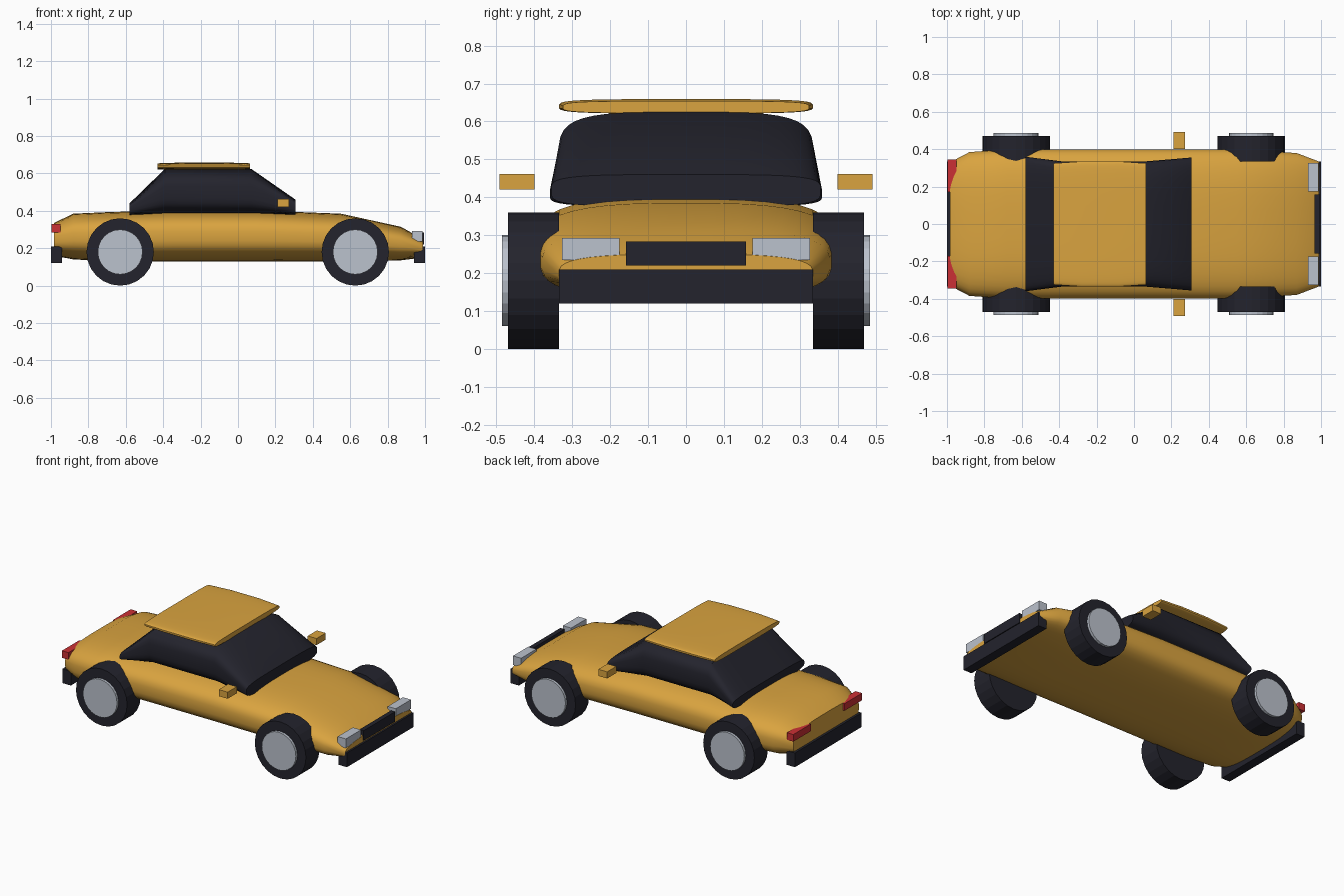
import bpy, bmesh, math
from mathutils import Matrix

old = bpy.data.objects.get("Cube")
if old:
    bpy.data.objects.remove(old, do_unlink=True)


def material(name, rgb):
    m = bpy.data.materials.new(name)
    m.use_nodes = True
    m.diffuse_color = (*rgb, 1)
    m.node_tree.nodes["Principled BSDF"].inputs["Base Color"].default_value = (*rgb, 1)
    return m


GOLD = material("gold paint", (0.70, 0.37, 0.05))
DARK = material("dark trim", (0.017, 0.017, 0.026))
SILVER = material("silver", (0.50, 0.54, 0.61))
RED = material("red lamp", (0.60, 0.03, 0.035))


def finish(name, bm, mat, angle=None):
    bmesh.ops.recalc_face_normals(bm, faces=bm.faces)
    mesh = bpy.data.meshes.new(name)
    bm.to_mesh(mesh)
    bm.free()
    mesh.materials.append(mat)
    ob = bpy.data.objects.new(name, mesh)
    bpy.context.collection.objects.link(ob)
    if angle:
        bpy.ops.object.select_all(action="DESELECT")
        ob.select_set(True)
        bpy.context.view_layer.objects.active = ob
        bpy.ops.object.shade_smooth_by_angle(angle=math.radians(angle))
    return ob


def loft(name, stations, power, mat, angle, sides=40):
    """Skin superellipse sections given as (x, half width, bottom, top)."""
    bm = bmesh.new()
    rings = []
    for x, w, lo, hi in stations:
        ring = []
        for i in range(sides):
            a = math.tau * (i + 0.5) / sides
            c, s = math.cos(a), math.sin(a)
            y = w * math.copysign(abs(c) ** (2 / power), c)
            z = (lo + hi) / 2 + (hi - lo) / 2 * math.copysign(abs(s) ** (2 / power), s)
            ring.append(bm.verts.new((x, y, z)))
        rings.append(ring)
    for a, b in zip(rings, rings[1:]):
        for i in range(sides):
            j = (i + 1) % sides
            bm.faces.new((a[i], a[j], b[j], b[i]))
    bm.faces.new(rings[0])
    bm.faces.new(rings[-1])
    return finish(name, bm, mat, angle)


def box(name, xs, ys, zs, mat):
    bm = bmesh.new()
    bmesh.ops.create_cube(bm, size=1)
    for v in bm.verts:
        for k, (lo, hi) in enumerate((xs, ys, zs)):
            v.co[k] = lo if v.co[k] < 0 else hi
    return finish(name, bm, mat)


def disc(name, x, y0, y1, radius, mat):
    bm = bmesh.new()
    move = Matrix.Translation((x, (y0 + y1) / 2, 0.18)) @ Matrix.Rotation(math.pi / 2, 4, "X")
    bmesh.ops.create_cone(bm, cap_ends=True, segments=24, radius1=radius,
                          radius2=radius, depth=abs(y1 - y0), matrix=move)
    return finish(name, bm, mat)


# Body shell, glasshouse and roof panel
loft("body", [(-0.985, 0.33, 0.16, 0.335), (-0.88, 0.385, 0.14, 0.385),
              (-0.68, 0.40, 0.13, 0.394), (-0.35, 0.40, 0.13, 0.402),
              (0.1, 0.40, 0.13, 0.402), (0.55, 0.40, 0.13, 0.385),
              (0.87, 0.38, 0.135, 0.315), (0.988, 0.335, 0.15, 0.25)], 3, GOLD, 40)
loft("cabin_glass", [(-0.58, 0.36, 0.375, 0.44), (-0.39, 0.336, 0.375, 0.625),
                     (0.07, 0.336, 0.375, 0.625), (0.307, 0.356, 0.375, 0.46)], 4, DARK, 35)
loft("roof", [(-0.43, 0.325, 0.622, 0.654), (-0.28, 0.335, 0.621, 0.659),
              (-0.08, 0.335, 0.621, 0.659), (0.065, 0.325, 0.622, 0.654)], 4, GOLD, 40)

# Bumpers and grille
box("front_bumper", (0.94, 1.0), (-0.335, 0.335), (0.12, 0.21), DARK)
box("rear_bumper", (-1.0, -0.94), (-0.335, 0.335), (0.12, 0.21), DARK)
box("grille", (0.965, 0.994), (-0.158, 0.158), (0.22, 0.283), DARK)

# Paired lamps, mirrors and wheels
for side, s in (("left", 1), ("right", -1)):
    def span(a, b):
        return tuple(sorted((s * a, s * b)))
    box(side + "_headlamp", (0.93, 0.987), span(0.175, 0.327), (0.235, 0.293), SILVER)
    box(side + "_tail_lamp", (-0.996, -0.95), span(0.17, 0.345), (0.285, 0.33), RED)
    box(side + "_mirror", (0.21, 0.272), span(0.40, 0.492), (0.42, 0.462), GOLD)
    for end, x in (("front", 0.627), ("rear", -0.63)):
        disc(f"{end}_{side}_tyre", x, s * 0.335, s * 0.47, 0.18, DARK)
        disc(f"{end}_{side}_hub", x, s * 0.40, s * 0.486, 0.12, SILVER)
